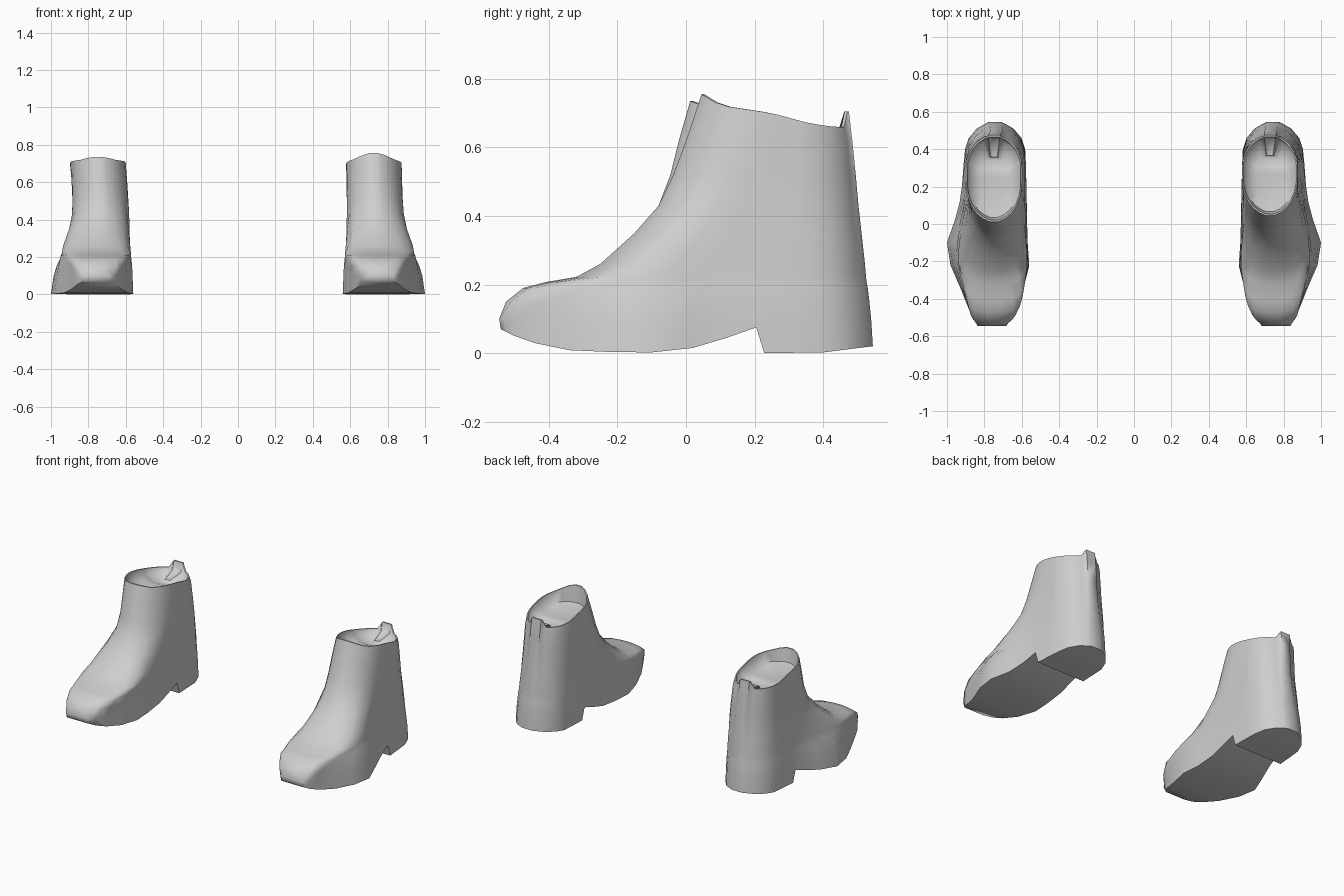
import bpy, bmesh, math

if "Cube" in bpy.data.objects:
    bpy.data.objects.remove(bpy.data.objects["Cube"])

leather = bpy.data.materials.new("pale grey leather")
leather.use_nodes = True
GREY = (0.62, 0.62, 0.62, 1)
leather.diffuse_color = GREY
leather.node_tree.nodes["Principled BSDF"].inputs["Base Color"].default_value = GREY


def lerp_table(table, v):
    """Piecewise linear lookup in (position, value) pairs."""
    for (a, p), (b, q) in zip(table, table[1:]):
        if v <= b:
            return p + (q - p) * max(0, (v - a) / (b - a))
    return table[-1][1]


# Plan outline of the foot, sole height and rim height along the length
OUTER = [(-.54, .83), (-.5, .865), (-.35, .925), (-.2, .99), (-.1, 1.0), (-.04, .985),
         (.06, .94), (.2, .92), (.4, .905)]
INNER = [(-.54, .695), (-.5, .655), (-.4, .605), (-.22, .56), (-.08, .57), (.2, .575), (.4, .58)]
SOLE = [(-.54, .07), (-.5, .05), (-.4, .015), (-.3, .004), (-.1, .002), (.02, .015),
        (.12, .045), (.205, .075), (.228, .0), (.4, .002), (.545, .02)]
RIM = [(.045, .755), (.1, .722), (.25, .70), (.36, .67), (.43, .66), (.46, .66)]
STATIONS = [-.54, -.525, -.5, -.44, -.34, -.22, -.1, .02, .12, .205, .228, .32, .4,
            .46, .51, .535, .545]
# Each level: height, front, back, front rounding length, blend from foot to shaft
LEVELS = [(.0, -.54, .545, .0, 0), (.10, -.545, .54, .0, .12), (.15, -.525, .535, .02, .24),
          (.19, -.475, .53, .04, .36), (.207, -.41, .527, .06, .42), (.222, -.32, .525, .08, .46),
          (.26, -.25, .522, .12, .54), (.35, -.15, .512, .16, .72), (.43, -.08, .503, .18, .88),
          (.52, -.037, .495, .19, .97), (.62, 0, .485, .2, 1), (.72, .045, .475, .2, 1)]


def level_points(level, rim, shift_x, shift_y, shift_z):
    z, front, back, round_len, blend = level
    lift = max(0, (z - .45) / .27)
    front += shift_y * lift
    sides = [[], []]
    for i, st in enumerate(STATIONS):
        t = (st - STATIONS[0]) / (STATIONS[-1] - STATIONS[0])
        y = front + (back - front) * t
        out = lerp_table(OUTER, y) * (1 - blend) + .88 * blend
        inn = lerp_table(INNER, y) * (1 - blend) + .583 * blend
        # Round off the instep and the back of the heel
        r = 1
        if round_len:
            k = min(1, (y - front) / round_len)
            r = max(.3 - .15 * blend, math.sqrt(max(0, 1 - (1 - k) ** 2)))
        k = min(1, (back - y) / .17)
        r *= max(.22, math.sqrt(max(0, 1 - (1 - k) ** 2)))
        mid, half = (out + inn) / 2, (out - inn) / 2 * r
        mid += shift_x * lift
        h = z
        if z == 0:
            h = lerp_table(SOLE, y)
        elif rim:
            h = lerp_table(RIM, y - shift_y * (1 - t))
            h += shift_z * max(0, 1 - (y - front) / .1)
            if i >= len(STATIONS) - 2:      # pull tab at the back
                h = .705
        sides[0].append((mid + half, y, h))
        sides[1].append((mid - half, y, h))
    return sides[0] + sides[1][::-1]


def inset(points, scale, drop=0):
    cx = sum(p[0] for p in points) / len(points)
    y0, y1 = min(p[1] for p in points), max(p[1] for p in points)
    cy = (y0 + y1) / 2
    return [(cx + (x - cx) * scale, cy + (y - cy) * scale, z - drop) for x, y, z in points]


def make_boot(name, side, shift_x, shift_y, shift_z):
    rings = [level_points(lv, lv is LEVELS[-1], shift_x, shift_y, shift_z) for lv in LEVELS]
    rim = rings[-1]
    # Rim thickness, then the hollow inside the opening
    flat = [(x, y, min(z, .68)) for x, y, z in rim]
    rings += [inset(rim, .96), inset(flat, .9, .03), inset(flat, .5, .05)]
    bm = bmesh.new()
    loops = [[bm.verts.new((x * side, y, z)) for x, y, z in ring] for ring in rings]
    n = len(rim)
    for low, high in zip(loops, loops[1:]):
        for i in range(n):
            j = (i + 1) % n
            bm.faces.new((low[i], low[j], high[j], high[i]))
    # Sole with arch and heel step, and the floor of the hollow
    for loop in (loops[0], loops[-1]):
        for i in range(n // 2 - 1):
            bm.faces.new((loop[i], loop[i + 1], loop[n - 2 - i], loop[n - 1 - i]))
    bmesh.ops.recalc_face_normals(bm, faces=bm.faces)
    mesh = bpy.data.meshes.new(name)
    bm.to_mesh(mesh)
    bm.free()
    mesh.materials.append(leather)
    boot = bpy.data.objects.new(name, mesh)
    bpy.context.collection.objects.link(boot)
    bpy.ops.object.select_all(action='DESELECT')
    boot.select_set(True)
    bpy.context.view_layer.objects.active = boot
    bpy.ops.object.shade_smooth_by_angle(angle=math.radians(65))


make_boot("left_boot", 1, -.005, 0, 0)
make_boot("right_boot", -1, .017, -.033, -.02)
